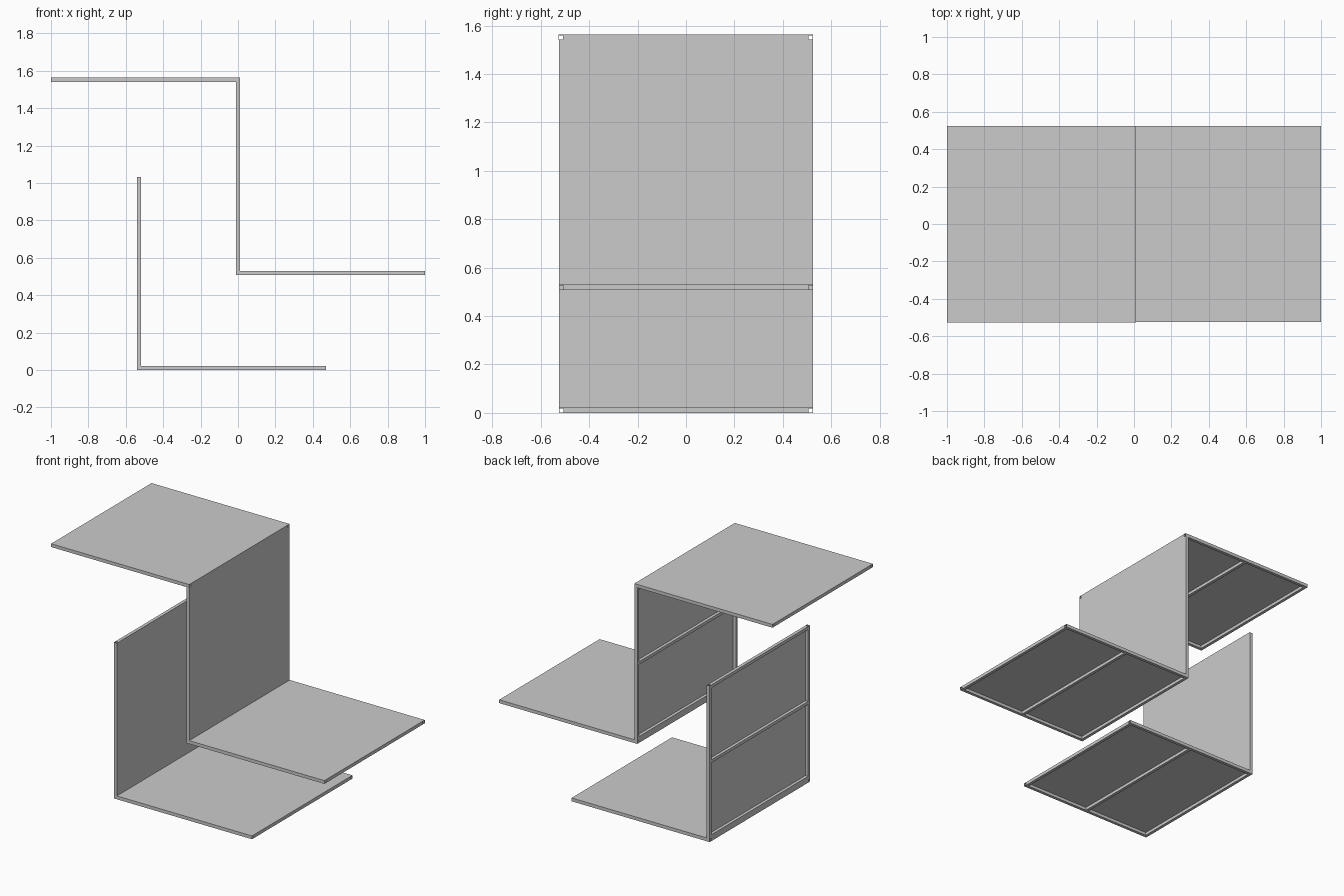
import bpy, bmesh

if "Cube" in bpy.data.objects:
    bpy.data.objects.remove(bpy.data.objects["Cube"])

LENGTH, WIDTH = 1.011, 1.05      # panel size
TUBE, WALL, SKIN = 0.020, 0.002, 0.002
THICK = TUBE + SKIN


def finish(name, bm, place):
    for v in bm.verts:
        v.co = place(*v.co)
    bmesh.ops.recalc_face_normals(bm, faces=bm.faces)
    mesh = bpy.data.meshes.new(name)
    bm.to_mesh(mesh)
    bm.free()
    ob = bpy.data.objects.new(name, mesh)
    bpy.context.collection.objects.link(ob)
    return ob


def tube(bm, axis, start, end, centre):
    """Hollow square tube lying in the panel, along u (axis 0) or v (axis 1)."""
    rings = []
    for t in (start, end):
        for r in (TUBE / 2, TUBE / 2 - WALL):
            ring = []
            for a, b in ((-r, -r), (r, -r), (r, r), (-r, r)):
                c = centre + a
                ring.append(bm.verts.new((t, c, TUBE / 2 + b) if axis == 0
                                         else (c, t, TUBE / 2 + b)))
            rings.append(ring)
    o0, i0, o1, i1 = rings
    for p, q in ((o0, o1), (o1, i1), (i1, i0), (i0, o0)):
        for k in range(4):
            n = (k + 1) % 4
            bm.faces.new((p[k], p[n], q[n], q[k]))


def panel(name, upright, x, z, y=0.0):
    """Framed sheet whose lowest x / z corner is at (x, z)."""
    def place(u, v, w):
        return (x + w, y + v, z + u) if upright else (x + u, y + v, z + w)

    # frame: two long side tubes, two end tubes and one middle bar
    bm = bmesh.new()
    edge = WIDTH / 2 - TUBE / 2
    for s in (-1, 1):
        tube(bm, 0, 0, LENGTH, s * edge)
    inner = WIDTH / 2 - TUBE
    for c in (TUBE / 2, LENGTH / 2, LENGTH - TUBE / 2):
        tube(bm, 1, -inner, inner, c)
    finish(name + "_frame", bm, place)

    # covering sheet
    bm = bmesh.new()
    bmesh.ops.create_cube(bm, size=1)
    for v in bm.verts:
        v.co = ((v.co.x + 0.5) * LENGTH, v.co.y * WIDTH,
                TUBE + (v.co.z + 0.5) * SKIN)
    finish(name + "_sheet", bm, place)


STEP = LENGTH + THICK
MID_Z = 0.508
# lower L shape
panel("lower_deck", False, -0.541, 0)
panel("lower_wall", True, -0.541, THICK)
# upper Z shape
panel("middle_deck", False, 1 - LENGTH, MID_Z)
panel("upper_wall", True, -0.011, MID_Z + THICK)
panel("upper_deck", False, -1, MID_Z + STEP, -0.001)
